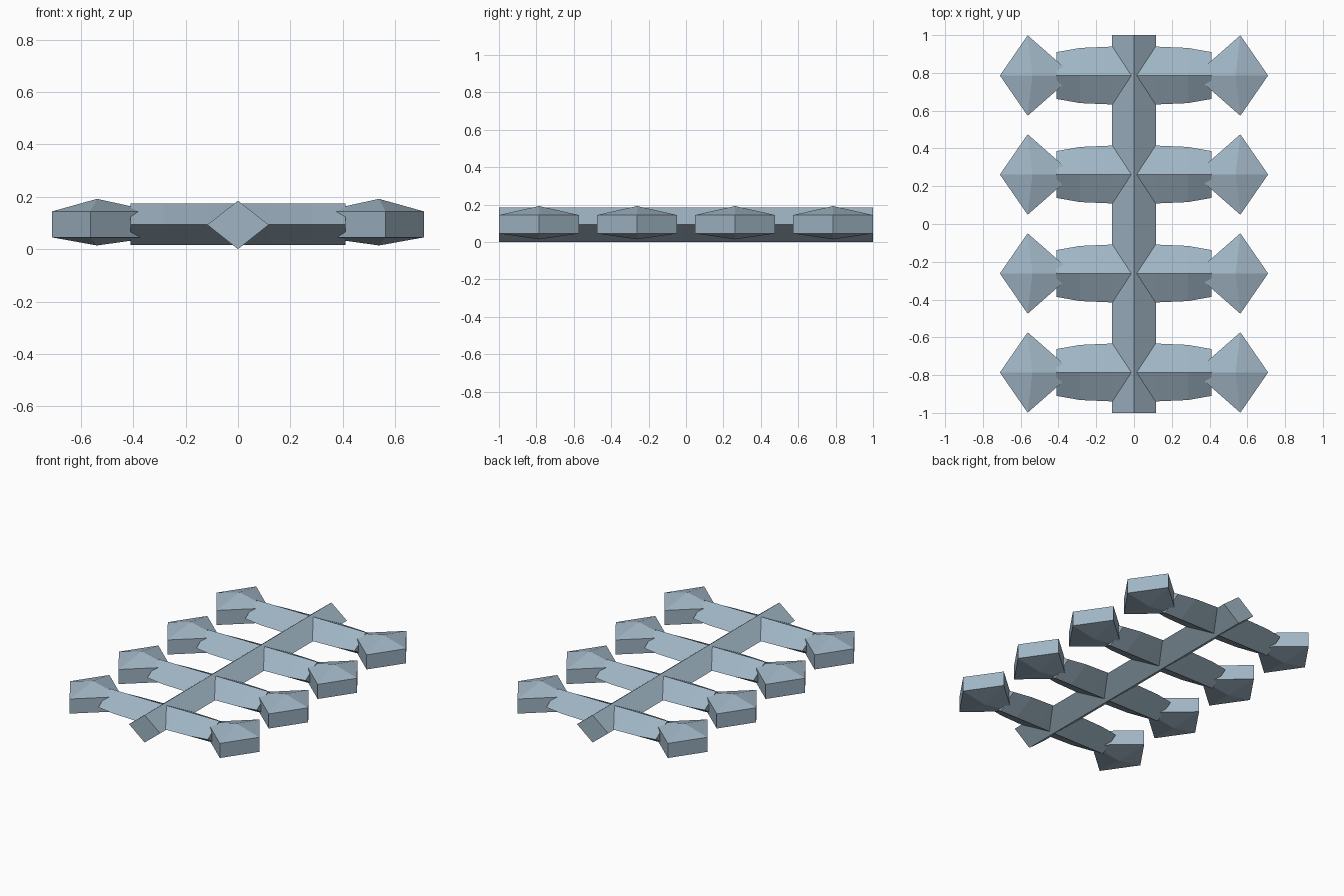
import bpy
import bmesh

if "Cube" in bpy.data.objects:
    bpy.data.objects.remove(bpy.data.objects["Cube"])

steel = bpy.data.materials.new("blue_grey_steel")
steel.diffuse_color = (0.35, 0.46, 0.55, 1)
steel.use_nodes = True
steel.node_tree.nodes["Principled BSDF"].inputs["Base Color"].default_value = steel.diffuse_color


def finish(name, bm):
    bmesh.ops.recalc_face_normals(bm, faces=bm.faces)
    mesh = bpy.data.meshes.new(name)
    bm.to_mesh(mesh)
    bm.free()
    mesh.materials.append(steel)
    obj = bpy.data.objects.new(name, mesh)
    bpy.context.collection.objects.link(obj)
    return obj


def loft(name, rings):
    """Join equal-sized rings of points and cap both ends."""
    bm = bmesh.new()
    loops = [[bm.verts.new(p) for p in ring] for ring in rings]
    for a, b in zip(loops, loops[1:]):
        for i in range(len(a)):
            j = (i + 1) % len(a)
            bm.faces.new((a[i], a[j], b[j], b[i]))
    bm.faces.new(loops[0])
    bm.faces.new(loops[-1])
    return finish(name, bm)


# Long diamond-section spine
loft("spine", [[(0.117, y, 0.093), (0, y, 0.185), (-0.117, y, 0.093), (0, y, 0)]
               for y in (-1, 1)])

# Half widths of the cross arms, tapering outwards
ARM = [(-0.41, 0.124), (-0.285, 0.146), (-0.12, 0.153),
       (0.12, 0.153), (0.285, 0.146), (0.41, 0.124)]


def cross_arm(yc):
    loft("cross_arm", [[(x, yc + w, 0.095), (x, yc, 0.174), (x, yc - w, 0.095), (x, yc, 0.015)]
                       for x, w in ARM])


def end_pod(side, yc):
    """Kite-shaped block with a shallow pyramid above and below."""
    kite = [(0.71, 0), (0.563, 0.213), (0.32, 0), (0.563, -0.213)]
    bm = bmesh.new()
    low, high = [[bm.verts.new((side * x, yc + y, z)) for x, y in kite]
                 for z in (0.045, 0.144)]
    bottom = bm.verts.new((side * 0.538, yc, 0.014))
    top = bm.verts.new((side * 0.538, yc, 0.192))
    for i in range(4):
        j = (i + 1) % 4
        bm.faces.new((low[i], low[j], high[j], high[i]))
        bm.faces.new((high[i], high[j], top))
        bm.faces.new((low[j], low[i], bottom))
    finish("end_pod", bm)


# Four evenly spaced arms with a pod at each end
for row in range(4):
    y = -0.786 + 0.524 * row
    cross_arm(y)
    for s in (-1, 1):
        end_pod(s, y)
